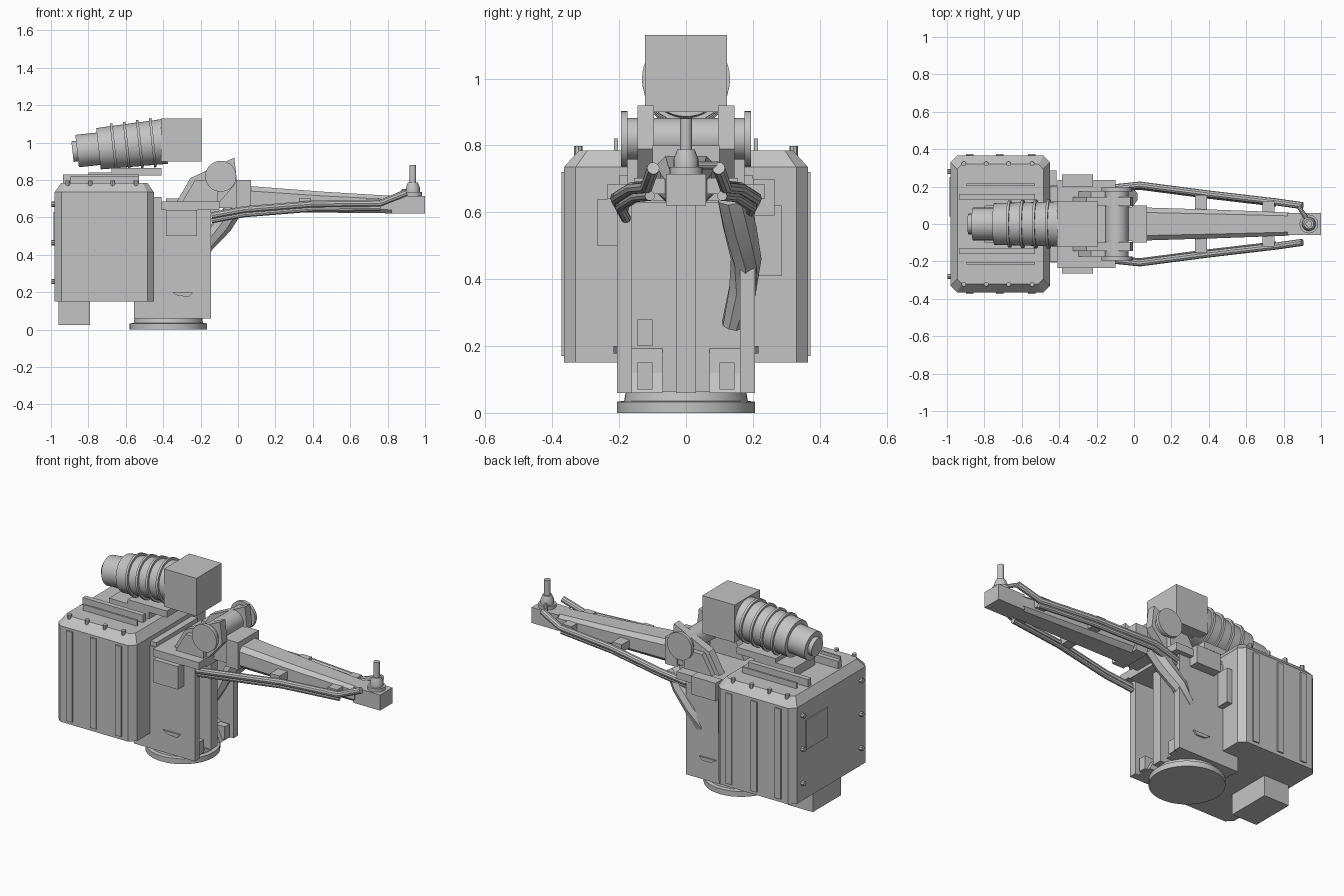
import bpy, bmesh, math
from mathutils import Vector

cube = bpy.data.objects.get("Cube")
if cube:
    bpy.data.objects.remove(cube, do_unlink=True)

grey = bpy.data.materials.new("plain_grey")
grey.use_nodes = True
grey.diffuse_color = (0.55, 0.55, 0.55, 1)
grey.node_tree.nodes["Principled BSDF"].inputs["Base Color"].default_value = grey.diffuse_color


def add(name, bm, smooth=False):
    bmesh.ops.recalc_face_normals(bm, faces=bm.faces)
    mesh = bpy.data.meshes.new(name)
    bm.to_mesh(mesh)
    bm.free()
    mesh.materials.append(grey)
    ob = bpy.data.objects.new(name, mesh)
    bpy.context.collection.objects.link(ob)
    if smooth:
        bpy.ops.object.select_all(action='DESELECT')
        ob.select_set(True)
        bpy.context.view_layer.objects.active = ob
        bpy.ops.object.shade_smooth_by_angle(angle=math.radians(35))
    return ob


def skin(name, rings, smooth=False):
    """Join equal-length rings of points into a closed solid."""
    bm = bmesh.new()
    loops = [[bm.verts.new(p) for p in ring] for ring in rings]
    n = len(loops[0])
    for a, b in zip(loops, loops[1:]):
        for i in range(n):
            j = (i + 1) % n
            bm.faces.new((a[i], a[j], b[j], b[i]))
    bm.faces.new(loops[0])
    bm.faces.new(loops[-1])
    return add(name, bm, smooth)


def box(name, x, y, z):
    return skin(name, [[(x[0], y[0], h), (x[1], y[0], h), (x[1], y[1], h), (x[0], y[1], h)] for h in z])


def side_plate(name, outline, y):
    return skin(name, [[(px, d, pz) for px, pz in outline] for d in y])


def lathe(name, origin, axis, profile, sides=32):
    """Turn (distance along axis, radius) pairs round an axis."""
    q = Vector(axis).to_track_quat('Z', 'Y')
    rings = []
    for d, r in profile:
        rings.append([Vector(origin) + q @ Vector((r * math.cos(2 * math.pi * i / sides),
                      r * math.sin(2 * math.pi * i / sides), d)) for i in range(sides)])
    return skin(name, rings, True)


def tube(name, path, radii, sides=10):
    pts = [Vector(p) for p in path]
    rings = []
    for k, p in enumerate(pts):
        t = (pts[min(k + 1, len(pts) - 1)] - pts[max(k - 1, 0)]).normalized()
        u = t.cross(Vector((0, 0, 1))).normalized()
        v = u.cross(t)
        rings.append([p + radii[k] * (u * math.cos(2 * math.pi * i / sides) +
                      v * math.sin(2 * math.pi * i / sides)) for i in range(sides)])
    return skin(name, rings, True)


def span(a, b, s):
    return sorted((a * s, b * s))


def octagon(x0, x1, y, cut, z):
    return [(x0 + cut, -y, z), (x1 - cut, -y, z), (x1, cut - y, z), (x1, y - cut, z),
            (x1 - cut, y, z), (x0 + cut, y, z), (x0, y - cut, z), (x0, cut - y, z)]


SIDES = ((-1, "right"), (1, "left"))

# Turntable
lathe("turntable", (-0.372, 0, 0), (0, 0, 1),
      [(0, 0.207), (0.033, 0.207), (0.036, 0.185), (0.064, 0.18)], 48)

# Rear housing with chamfered corners
skin("housing", [octagon(-0.98, -0.45, 0.365, 0.035, 0.15),
                 octagon(-0.98, -0.45, 0.365, 0.035, 0.735),
                 octagon(-0.945, -0.485, 0.32, 0.025, 0.785)])
box("housing_foot", (-0.96, -0.79), (-0.12, 0.15), (0.025, 0.15))
box("access_panel", (-0.987, -0.975), (0.04, 0.25), (0.45, 0.63))
for s, side in SIDES:
    for i, x in enumerate((-0.878, -0.717, -0.547)):
        box(f"housing_rib_{side}_{i}", (x - 0.02, x + 0.02), span(0.36, 0.373, s), (0.17, 0.72))
    for i, x in enumerate((-0.91, -0.79, -0.67, -0.545)):
        lathe(f"top_bolt_{side}_{i}", (x, 0.322 * s, 0.76), (0, 0, 1), [(0, 0.013), (0.038, 0.013)], 8)
    for i, z in enumerate((0.257, 0.465, 0.67)):
        lathe(f"rear_bolt_{side}_{i}", (-0.97, 0.28 * s, z), (-1, 0, 0), [(0, 0.014), (0.028, 0.014)], 8)
    # Roof rails
    box(f"wide_rail_{side}", (-0.935, -0.53), span(0.13, 0.16, s), (0.78, 0.83))
    box(f"thin_rail_{side}", (-0.895, -0.53), span(0.204, 0.216, s), (0.78, 0.82))
box("sight_base", (-0.8, -0.53), (-0.1, 0.1), (0.78, 0.84))
box("sight_plate", (-0.675, -0.41), (-0.1, 0.1), (0.825, 0.865))

# Sight barrel with raised bands
slope = Vector((1, 0, 0.11)).normalized()
start = (-0.885, 0, 0.952)
profile = [(0, 0.055), (0.025, 0.055), (0.025, 0.087), (0.14, 0.087), (0.14, 0.111)]
for d in (0.215, 0.285, 0.355, 0.425):
    r = 0.108 + d * 0.025
    profile += [(d, r), (d, r + 0.013), (d + 0.014, r + 0.013), (d + 0.014, r)]
lathe("sight_barrel", start, slope, profile + [(0.5, 0.121)], 40)
box("sight_head", (-0.413, -0.195), (-0.122, 0.122), (0.9, 1.13))

# Pedestal: two cheeks, a core and a centre web
box("pedestal_core", (-0.55, -0.3), (-0.165, 0.165), (0.06, 0.66))
box("pedestal_web", (-0.31, -0.16), (-0.03, 0.03), (0.06, 0.64))
box("pedestal_deck", (-0.46, -0.1), (-0.16, 0.16), (0.63, 0.685))
box("deck_step", (-0.46, -0.41), (-0.2, 0.2), (0.64, 0.71))
for s, side in SIDES:
    box(f"cheek_{side}", (-0.555, -0.145), span(0.162, 0.207, s), (0.06, 0.685))
    box(f"deck_flange_{side}", (-0.41, -0.1), span(0.15, 0.235, s), (0.64, 0.685))
    side_plate(f"foot_gusset_{side}", [(-0.31, 0.06), (-0.17, 0.06), (-0.2, 0.12), (-0.31, 0.2)],
               span(0.07, 0.165, s))
    box(f"foot_block_{side}", (-0.22, -0.16), span(0.1, 0.145, s), (0.07, 0.15))
    side_plate(f"cheek_hood_{side}", [(-0.355, 0.2), (-0.24, 0.2), (-0.26, 0.177), (-0.32, 0.18)],
               span(0.2, 0.217, s))
    # Trunnion brackets
    side_plate(f"trunnion_bracket_{side}",
               [(-0.33, 0.68), (-0.1, 0.68), (-0.005, 0.79), (-0.02, 0.92), (-0.255, 0.81)],
               span(0.095, 0.145, s))
    side_plate(f"bracket_shoulder_{side}", [(-0.3, 0.68), (-0.11, 0.68), (-0.11, 0.8), (-0.23, 0.8)],
               span(0.14, 0.175, s))
    lathe(f"trunnion_flange_{side}", (-0.092, 0.175 * s, 0.82), (0, s, 0), [(0, 0.083), (0.02, 0.083)])
box("core_block", (-0.31, -0.28), (-0.145, -0.1), (0.2, 0.28))
lathe("trunnion", (-0.092, -0.185, 0.82), (0, 1, 0), [(0, 0.062), (0.37, 0.062)])

# Equipment boxes on the cheeks
box("right_box", (-0.385, -0.22), (-0.265, -0.2), (0.5, 0.64))
box("left_box", (-0.385, -0.22), (0.2, 0.265), (0.59, 0.7))
box("left_tall_box", (-0.46, -0.415), (0.2, 0.285), (0.41, 0.62))

# Feed chute
tube("feed_chute", [(-0.02, 0.14, 0.65), (-0.08, 0.16, 0.56), (-0.17, 0.18, 0.46), (-0.23, 0.17, 0.37),
                    (-0.28, 0.135, 0.26)], [0.05, 0.052, 0.046, 0.044, 0.03], 8)


# Long arm
def arm_section(x, w, low, high):
    c = w * 0.3
    return [(x, c - w, low), (x, w - c, low), (x, w, low + c), (x, w, high - c),
            (x, w - c, high), (x, c - w, high), (x, -w, high - c), (x, -w, low + c)]


box("arm_root", (-0.1, 0.005), (-0.09, 0.09), (0.65, 0.8))
box("arm_collar", (-0.01, 0.07), (-0.1, 0.1), (0.635, 0.8))
skin("arm", [arm_section(0.06, 0.088, 0.632, 0.768), arm_section(0.45, 0.076, 0.626, 0.738),
             arm_section(0.83, 0.062, 0.622, 0.715)])
box("arm_tip", (0.82, 1.0), (-0.06, 0.06), (0.62, 0.715))
lathe("tip_post", (0.935, 0, 0.71), (0, 0, 1),
      [(0, 0.05), (0.025, 0.05), (0.025, 0.037), (0.05, 0.037), (0.078, 0.026), (0.078, 0.018), (0.17, 0.018)], 20)
tube("tip_lever", [(0.88, 0.095, 0.74), (0.935, 0.01, 0.74)], [0.012, 0.012])

# Paired side rods with clamps
for s, side in SIDES:
    path = [(-0.14, 0.19, 0.61), (0.03, 0.208, 0.642), (0.4, 0.16, 0.672), (0.76, 0.118, 0.676), (0.9, 0.098, 0.732)]
    tube(f"upper_rod_{side}", [(x, y * s, z) for x, y, z in path], [0.019] * 5)
    lower = [(x, (y - 0.01) * s, z - 0.027) for x, y, z in path[:4]]
    tube(f"lower_rod_{side}", lower, [0.015] * 4)
    for i, (x, y) in enumerate(((0.357, 0.155), (0.72, 0.12))):
        box(f"rod_clamp_{side}_{i}", (x - 0.032, x + 0.032), span(0.05, y, s), (0.655, 0.703))
